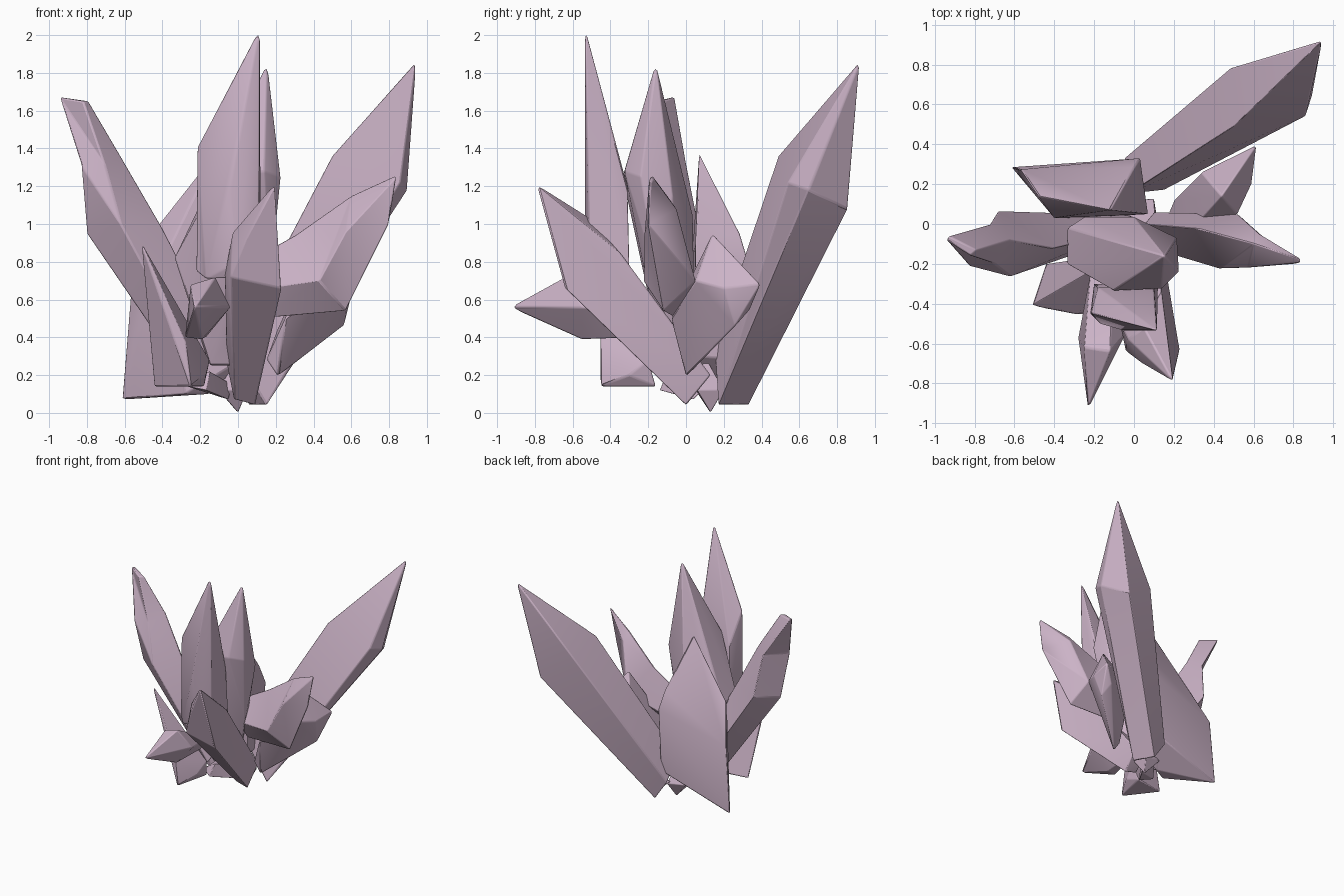
import bpy, bmesh, math

mat = bpy.data.materials.new("pink_crystal")
mat.diffuse_color = (0.60, 0.45, 0.57, 1)


def finish(name, bm, soft):
    """Merge flat facets, soften the edges slightly and make the object."""
    bmesh.ops.recalc_face_normals(bm, faces=bm.faces)
    bmesh.ops.dissolve_limit(bm, angle_limit=math.radians(4), verts=bm.verts, edges=bm.edges)
    me = bpy.data.meshes.new(name)
    bm.to_mesh(me)
    bm.free()
    me.materials.append(mat)
    ob = bpy.data.objects.new(name, me)
    bpy.context.collection.objects.link(ob)
    bev = ob.modifiers.new("soft_edges", 'BEVEL')
    bev.width, bev.segments, bev.limit_method = soft, 2, 'ANGLE'
    bev.angle_limit = math.radians(20)
    bpy.context.view_layer.objects.active = ob
    ob.select_set(True)
    bpy.ops.object.shade_smooth_by_angle(angle=math.radians(25))
    ob.select_set(False)


def shard(name, pts, soft=0.008):
    """Convex crystal: hull around its corners."""
    bm = bmesh.new()
    for p in pts:
        bm.verts.new(p)
    bmesh.ops.convex_hull(bm, input=bm.verts)
    junk = [v for v in bm.verts if not v.link_faces]
    bmesh.ops.delete(bm, geom=junk, context='VERTS')
    finish(name, bm, soft)


def bent(name, rings, soft=0.008):
    """Kinked crystal: loft through four-sided rings."""
    bm = bmesh.new()
    loops = [[bm.verts.new(p) for p in r] for r in rings]
    for a, b in zip(loops, loops[1:]):
        for i in range(4):
            j = (i + 1) % 4
            bm.faces.new((a[i], a[j], b[j]))
            bm.faces.new((a[i], b[j], b[i]))
    bm.faces.new(loops[0])
    bm.faces.new(loops[-1])
    finish(name, bm, soft)


# long crystal leaning to the back right
shard("back_right_crystal", [
    (.945, .92, 1.86), (.50, .49, 1.36), (.48, .78, 1.25), (.86, .54, 1.22), (.895, .65, 1.18),
    (.77, .855, 1.08), (-.03, .15, .35), (-.05, .33, .20), (.15, .17, .04), (.06, .33, .04)])

# tallest crystal
shard("tall_crystal", [
    (.115, -.535, 2.04), (-.215, -.45, 1.41), (-.04, -.535, 1.20), (.12, -.48, 1.15),
    (-.22, -.45, .75), (-.17, -.50, .71), (.0, -.535, .80), (.11, -.51, .72), (.12, -.30, .75),
    (-.20, -.30, .77), (.10, -.31, 1.2), (-.18, -.32, 1.15)])

# tall crystal behind it
shard("middle_crystal", [
    (.155, -.16, 1.85), (.225, -.24, 1.25), (.215, -.07, 1.15), (.0, .035, 1.05), (-.10, -.335, 1.25),
    (.14, -.325, 1.28), (-.335, -.20, .82), (-.335, -.02, .82), (-.25, .035, .80),
    (-.15, -.12, .25), (-.05, .05, .25), (.05, -.05, .25), (.17, -.15, .7)])

# broad slab at the back left
shard("back_slab", [
    (-.12, .07, 1.375), (-.48, .14, .92), (-.57, .275, .62), (.0, .285, .95), (.03, .33, .80),
    (.07, .05, .90), (-.615, .285, .07), (-.28, .03, .10), (-.15, .10, .10),
    (.02, .31, .28), (.05, .06, .30), (-.40, .03, .80)])

# kinked crystal on the left
bent("left_crystal", [
    [(-.945, -.08, 1.67), (-.82, -.16, 1.65), (-.79, -.13, 1.65), (-.93, -.06, 1.67)],
    [(-.83, -.21, 1.31), (-.70, -.20, 1.30), (-.62, -.08, 1.36), (-.72, .0, 1.33)],
    [(-.80, -.13, .95), (-.62, -.265, 1.00), (-.40, -.12, .98), (-.68, .065, 1.0)],
    [(-.30, -.05, .22), (-.20, -.12, .22), (-.10, -.05, .40), (-.20, .05, .28)]])

# kinked crystal on the right
bent("right_crystal", [
    [(.84, -.18, 1.26), (.83, -.195, 1.24), (.835, -.185, 1.22), (.83, -.17, 1.24)],
    [(.60, -.10, 1.15), (.57, -.22, .96), (.80, -.20, 1.0), (.63, -.05, 1.08)],
    [(.30, -.02, .94), (.43, -.225, .70), (.57, -.12, .54), (.52, .05, .70)],
    [(.05, .0, .80), (.08, -.12, .65), (.12, -.05, .50), (.10, .06, .60)]])

# prism leaning to the front
shard("front_crystal", [
    (.195, -.79, 1.21), (-.03, -.58, .95), (.05, -.52, 1.04), (.19, -.56, .90), (.23, -.64, .66),
    (.04, -.70, .92), (-.04, -.64, .72), (-.07, -.50, .73), (.14, -.35, .85),
    (-.02, .0, .07), (.09, .0, .04), (.10, .13, .20), (-.06, -.02, .27), (-.03, .12, .20)])

# short spike pointing forward
shard("front_spike", [
    (-.23, -.93, .56), (-.12, -.64, .72), (-.25, -.62, .68), (-.28, -.57, .40), (-.19, -.55, .39),
    (-.04, -.55, .56), (-.22, -.25, .44), (-.10, -.25, .52), (-.17, -.25, .40)])

# low pointed crystal at the front left
shard("front_left_crystal", [
    (-.515, -.41, .91), (-.445, -.20, .14), (-.25, -.455, .14), (-.28, -.455, .38),
    (-.17, -.30, .20), (-.18, -.16, .14), (-.15, -.20, .28)])

# stubby crystal at the lower right
shard("lower_right_crystal", [
    (.44, .14, .95), (.615, .395, .68), (.59, .20, .66), (.56, .26, .46), (.52, .34, .55),
    (.21, .0, .19), (.15, .0, .28), (.25, -.08, .50), (.52, .05, .70),
    (.34, .26, .72), (.20, .12, .42)])

# small nubs where the cluster meets the ground
shard("base_nub", [(.0, .13, .0), (-.10, .05, .12), (-.12, .18, .14), (.05, .06, .12),
                   (.04, .20, .12), (.0, .10, .30)], .005)
shard("back_nub", [(.10, .35, .20), (.11, .35, .14), (.04, .33, .12), (.08, .24, .08),
                   (.0, .20, .15), (.10, .22, .18)], .004)
shard("left_nub", [(-.27, -.08, .14), (-.17, -.14, .12), (-.20, .02, .20), (-.05, .04, .07),
                   (-.03, .12, .15), (-.15, -.10, .22)], .004)
